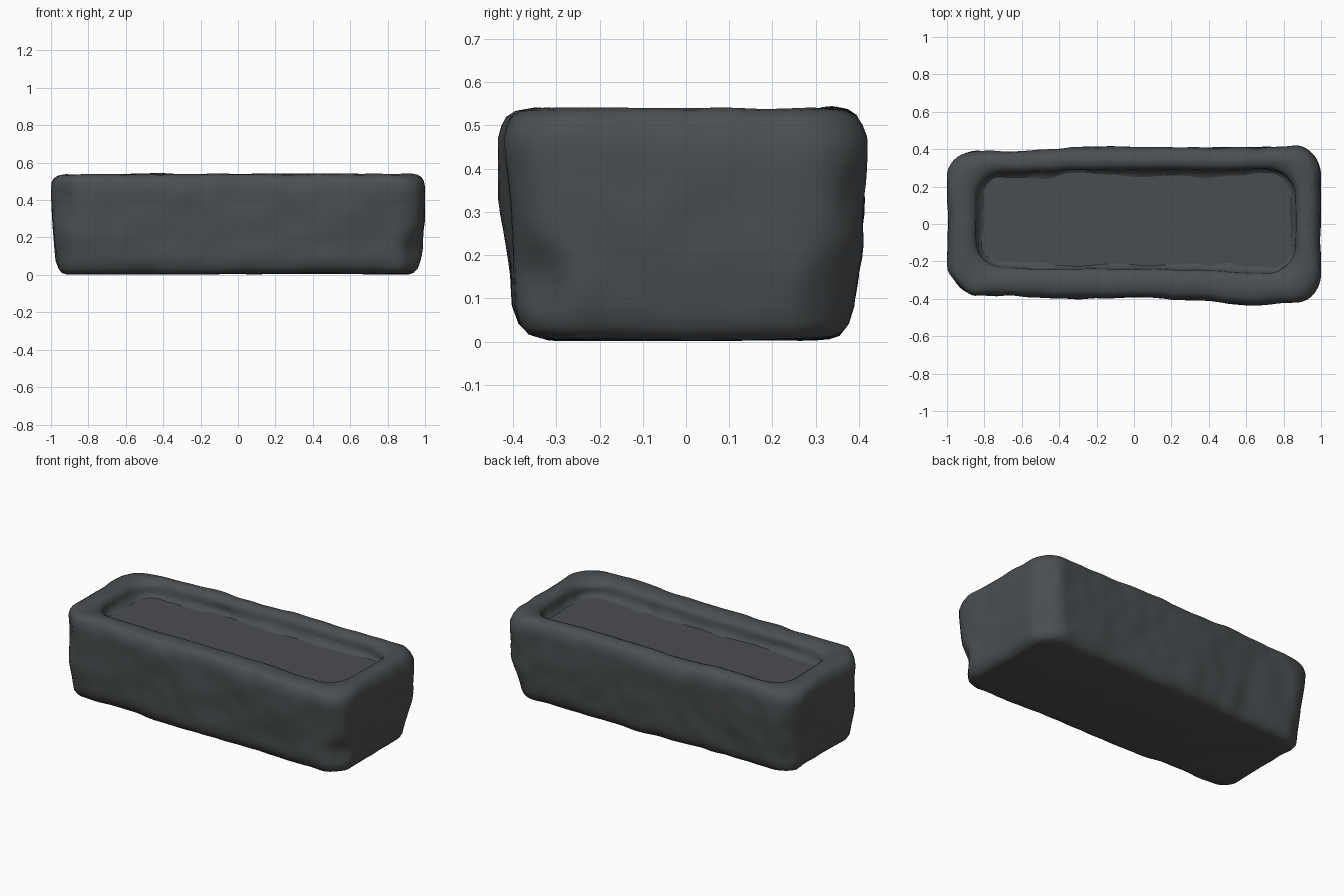
import bpy, bmesh, math
from mathutils import Vector, noise

cube = bpy.data.objects.get("Cube")
if cube:
    bpy.data.objects.remove(cube, do_unlink=True)


def material(name, color):
    m = bpy.data.materials.new(name)
    m.use_nodes = True
    m.diffuse_color = color
    m.node_tree.nodes["Principled BSDF"].inputs["Base Color"].default_value = color
    return m


stone = material("dark stone", (0.07, 0.078, 0.083, 1))
silt = material("grey basin floor", (0.068, 0.075, 0.081, 1))

SIDE_X, SIDE_Y, CORNER = 60, 18, 9


def outline(inset, radius):
    """Rounded rectangle, the same point count for every inset."""
    hx, hy = 0.995 - inset, 0.405 - inset
    r = radius
    pts = []
    for sx, sy, start, n in ((1, 1, 0, SIDE_X), (-1, 1, 90, SIDE_Y),
                             (-1, -1, 180, SIDE_X), (1, -1, 270, SIDE_Y)):
        cx, cy = sx * (hx - r), sy * (hy - r)
        for i in range(CORNER + 1):
            a = math.radians(start + 90 * i / CORNER)
            pts.append(Vector((cx + r * math.cos(a), cy + r * math.sin(a), 0)))
        a = math.radians(start + 90)
        end = pts[-1].copy()
        nxt = Vector((-cx, cy, 0)) if n == SIDE_X else Vector((cx, -cy, 0))
        nxt += Vector((r * math.cos(a), r * math.sin(a), 0))
        pts += [end.lerp(nxt, i / n) for i in range(1, n)]
    # the hewn block widens toward its left end and bulges in two places
    for p in pts:
        bulge = 0.02 * math.exp(-((p.x - 0.62) / 0.2) ** 2) if p.y < 0 \
            else 0.015 * math.exp(-(p.x / 0.25) ** 2)
        p.y += (0.04 * p.x - 0.02 + bulge / 0.4) * p.y
    return pts


# chipped places: centre, reach, depth
DENTS = [(Vector((0.97, 0.38, 0.06)), 0.17, 0.035),
         (Vector((0.97, -0.36, 0.15)), 0.13, 0.030),
         (Vector((0.97, 0.42, 0.33)), 0.10, 0.020),
         (Vector((-1.0, -0.40, 0.40)), 0.20, 0.035),
         (Vector((-0.55, 0.42, 0.10)), 0.18, 0.020)]


def roughen(p, strength):
    """Push a point about as if the stone were cut by hand."""
    coarse = noise.noise_vector(p * 3 + Vector((4, 1, 7)))
    fine = noise.noise_vector(p * 9)
    q = p + (coarse * 0.013 + fine * 0.008) * strength
    q.z = p.z + (coarse.z * 0.009 + fine.z * 0.004) * strength
    for centre, reach, depth in DENTS:
        d = (p - centre).length / reach
        if d < 1:
            toward = Vector((-p.x * 0.5, -p.y, 0)).normalized()
            q += toward * depth * (1 - d * d) ** 2
    q.x = min(1, max(-1, q.x))
    q.z = min(0.545, max(0, q.z))
    return q


def loft(name, rings, mat):
    """Skin stacked outlines and close both ends."""
    bm = bmesh.new()
    loops = []
    for inset, z, radius, strength, shift in rings:
        offset = Vector((shift * 0.5, shift, z))
        loops.append([bm.verts.new(roughen(p + offset, strength))
                      for p in outline(inset, radius)])
    n = len(loops[0])
    for a, b in zip(loops, loops[1:]):
        for i in range(n):
            j = (i + 1) % n
            bm.faces.new((a[i], a[j], b[j], b[i]))
    bm.faces.new(reversed(loops[0]))
    bm.faces.new(loops[-1])
    mesh = bpy.data.meshes.new(name)
    bm.to_mesh(mesh)
    bm.free()
    mesh.materials.append(mat)
    ob = bpy.data.objects.new(name, mesh)
    bpy.context.collection.objects.link(ob)
    bpy.ops.object.select_all(action='DESELECT')
    ob.select_set(True)
    bpy.context.view_layer.objects.active = ob
    bpy.ops.object.shade_smooth_by_angle(angle=math.radians(50))


# Trough: base, rough sides, rounded rim, steep basin wall
rings = [(0.12, 0.004, 0.08, 0.4, 0), (0.08, 0.007, 0.10, 0.7, 0),
         (0.055, 0.016, 0.11, 1, 0), (0.035, 0.04, 0.13, 1, 0)]
for k in range(12):
    t = k / 11
    rings.append((0.022 * (1 - t) ** 1.5 - 0.005 * t, 0.08 + 0.39 * t, 0.15, 1, 0))
rings += [(0.003, 0.50, 0.15, 1, 0), (0.015, 0.521, 0.15, 1, 0),
          (0.035, 0.534, 0.15, 1, 0), (0.065, 0.54, 0.15, 0.8, 0.005),
          (0.09, 0.538, 0.15, 0.8, 0.01), (0.112, 0.531, 0.15, 0.7, 0.015),
          (0.128, 0.519, 0.15, 0.6, 0.02), (0.136, 0.503, 0.15, 0.6, 0.02),
          (0.137, 0.485, 0.15, 0.8, 0.02), (0.139, 0.465, 0.14, 1.4, 0.02),
          (0.152, 0.446, 0.13, 1.8, 0.02), (0.175, 0.434, 0.12, 1.5, 0.02),
          (0.22, 0.425, 0.10, 0.5, 0.02)]
loft("stone_trough", rings, stone)

# Basin floor: thin level slab meeting the rough wall
loft("basin_floor", [(0.145, 0.431, 0.13, 0, 0.02),
                     (0.145, 0.44, 0.13, 0, 0.02)], silt)
